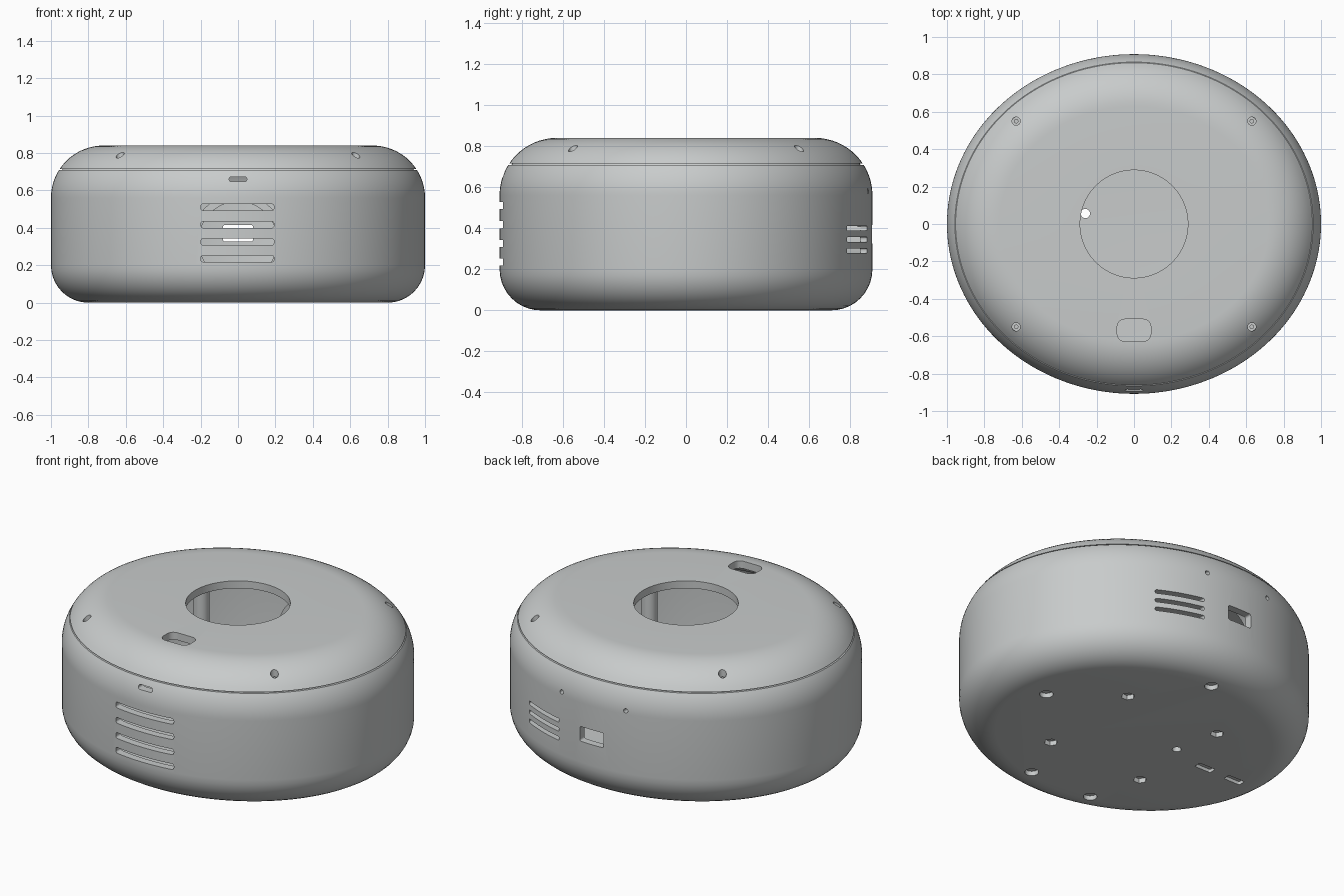
import bpy, bmesh, math
from mathutils import Matrix, Vector

if "Cube" in bpy.data.objects:
    bpy.data.objects.remove(bpy.data.objects["Cube"])

RX, RY, H = 1.0, 0.908, 0.84      # plan half-axes and height
R_TOP, R_BOT, WALL = 0.28, 0.20, 0.045
SEAM, SEG = 0.712, 160

mat = bpy.data.materials.new("grey_plastic")
mat.diffuse_color = (0.58, 0.60, 0.60, 1)
mat.use_nodes = True
mat.node_tree.nodes["Principled BSDF"].inputs["Base Color"].default_value = mat.diffuse_color


def finish(bm, name):
    bmesh.ops.recalc_face_normals(bm, faces=bm.faces)
    me = bpy.data.meshes.new(name)
    bm.to_mesh(me)
    bm.free()
    ob = bpy.data.objects.new(name, me)
    bpy.context.collection.objects.link(ob)
    me.materials.append(mat)
    return ob


def loft(name, rings, closed):
    """Skin elliptical rings (rx, ry, z); either a closed tube or capped ends."""
    bm = bmesh.new()
    loops = []
    for rx, ry, z in rings:
        loops.append([bm.verts.new((rx * math.cos(a), ry * math.sin(a), z))
                      for a in (2 * math.pi * i / SEG for i in range(SEG))])
    pairs = list(zip(loops, loops[1:]))
    if closed:
        pairs.append((loops[-1], loops[0]))
    for p, q in pairs:
        for i in range(SEG):
            j = (i + 1) % SEG
            bm.faces.new((p[i], p[j], q[j], q[i]))
    if not closed:
        bm.faces.new(loops[0])
        bm.faces.new(loops[-1])
    return finish(bm, name)


def ring(d, z):
    return (RX - d, RY - d, z)


def top_inset(z, off=0.0):
    """Inset of the rounded shoulder at height z, for a skin offset inward."""
    r = R_TOP - off
    t = max(0.0, z - (H - R_TOP))
    return off + r - math.sqrt(max(0.0, r * r - t * t))


def shoulder(z0, z1, off, n=10):
    """Rings up the rounded shoulder, evenly spaced by angle."""
    r, c = R_TOP - off, H - R_TOP
    a0, a1 = (math.asin(min(1, (z - c) / r)) for z in (z0, z1))
    return [ring(off + r - r * math.cos(a), c + r * math.sin(a))
            for a in (a0 + (a1 - a0) * i / n for i in range(n + 1))]


def bottom_curve(off, n=10):
    """Rings of the lower rounding, from the floor to the wall."""
    r = R_BOT - off
    return [ring(R_BOT - r * math.sin(a), R_BOT - r * math.cos(a))
            for a in (math.pi / 2 * i / n for i in range(n + 1))]


# ---- cutter shapes -------------------------------------------------------
def prism(bm, pts, axis, lo, hi):
    """Extrude a 2D outline along z or y; points are (x, y) or (x, z)."""
    def put(p, t):
        return bm.verts.new((p[0], p[1], t) if axis == 'z' else (p[0], t, p[1]))
    a = [put(p, lo) for p in pts]
    b = [put(p, hi) for p in pts]
    fs = [bm.faces.new(a), bm.faces.new(b[::-1])]
    n = len(pts)
    for i in range(n):
        j = (i + 1) % n
        fs.append(bm.faces.new((a[j], a[i], b[i], b[j])))
    bmesh.ops.recalc_face_normals(bm, faces=fs)


def round_rect(cx, cy, w, h, r, n=5):
    pts = []
    for k, (sx, sy) in enumerate(((1, 1), (-1, 1), (-1, -1), (1, -1))):
        for i in range(n + 1):
            a = math.pi / 2 * (k + i / n)
            pts.append((cx + sx * (w / 2 - r) + r * math.cos(a),
                        cy + sy * (h / 2 - r) + r * math.sin(a)))
    return pts


def circle(cx, cy, r, n=24):
    return [(cx + r * math.cos(2 * math.pi * i / n),
             cy + r * math.sin(2 * math.pi * i / n)) for i in range(n)]


def cut(ob, bm):
    cutter = finish(bm, "cutter")
    cutter.hide_render = True
    m = ob.modifiers.new("cut", 'BOOLEAN')
    m.operation, m.solver, m.object = 'DIFFERENCE', 'EXACT', cutter
    bpy.context.view_layer.objects.active = ob
    bpy.ops.object.modifier_apply(modifier=m.name)
    bpy.data.objects.remove(cutter)


def smooth(ob):
    bpy.ops.object.select_all(action='DESELECT')
    ob.select_set(True)
    bpy.context.view_layer.objects.active = ob
    bpy.ops.object.shade_smooth_by_angle(angle=math.radians(30))


# ---- body: hollow cup ----------------------------------------------------
body = loft("body_shell",
            bottom_curve(0) + shoulder(H - R_TOP, SEAM - 0.004, 0)
            + shoulder(H - R_TOP, SEAM - 0.004, WALL)[::-1]
            + bottom_curve(WALL)[::-1], closed=False)
bm = bmesh.new()
for z in (0.51, 0.417, 0.325, 0.235):                      # front grille
    prism(bm, round_rect(-0.003, z, 0.39, 0.035, 0.012), 'y', -1.1, -0.7)
prism(bm, round_rect(0, 0.66, 0.095, 0.026, 0.012), 'y', -1.1, -0.7)
for z in (0.40, 0.345, 0.29):                              # rear vents
    prism(bm, round_rect(0.37, z, 0.27, 0.023, 0.008), 'y', 0.6, 1.1)
prism(bm, round_rect(0, 0.371, 0.16, 0.09, 0.012), 'y', 0.6, 1.1)
for x in (-0.215, 0.215):                                  # rear pin holes
    prism(bm, circle(x, 0.58, 0.013, 16), 'y', 0.6, 1.1)
prism(bm, circle(-0.26, 0.056, 0.025), 'z', -0.1, 0.1)     # cable hole
for x, y in ((0.04, 0.71), (0.68, 0.06), (0.19, -0.65), (-0.23, -0.65)):
    prism(bm, circle(x, y, 0.038), 'z', -0.1, 0.028)       # screw recesses
for x in (-0.32, 0.32):
    for y in (-0.33, 0.33):
        prism(bm, circle(x, y, 0.038, 6), 'z', -0.1, 0.028)  # nut pockets
for x in (-0.51, -0.72):
    prism(bm, round_rect(x, 0, 0.11, 0.045, 0.006), 'z', -0.1, 0.02)
cut(body, bm)
smooth(body)

# ---- lid: shoulder ring with a round opening -----------------------------
HOLE = 0.288
inner_top = H - WALL
lid = loft("lid",
           shoulder(SEAM + 0.002, H, 0) + [(HOLE, HOLE, H), (HOLE, HOLE, inner_top)]
           + shoulder(SEAM + 0.002, inner_top, WALL)[::-1], closed=True)
screws = [(sx * 0.63, sy * 0.55) for sx in (-1, 1) for sy in (-1, 1)]
bm = bmesh.new()
prism(bm, round_rect(0, -0.568, 0.18, 0.118, 0.04), 'z', 0.7, 0.95)
for x, y in screws:
    prism(bm, circle(x, y, 0.022), 'z', 0.6, 0.95)
cut(lid, bm)
smooth(lid)

# ---- inner lip closing the seam ------------------------------------------
d0, d1 = top_inset(SEAM - 0.03) + 0.012, top_inset(SEAM + 0.03) + 0.012
lip = loft("seam_lip", [ring(d0, SEAM - 0.03), ring(d1, SEAM + 0.03),
                        ring(d1 + 0.05, SEAM + 0.03), ring(d0 + 0.05, SEAM - 0.03)], True)
smooth(lip)

# ---- screw posts inside the case -----------------------------------------
for i, (x, y) in enumerate(screws):
    bm = bmesh.new()
    prism(bm, circle(x, y, 0.045), 'z', 0.10, 0.735)
    prism(bm, circle(x, y, 0.012, 16), 'z', 0.735, 0.765)
    smooth(finish(bm, f"screw_post_{i + 1}"))

# ---- round collar on the inside of the back wall -------------------------
bm = bmesh.new()
n = 48
outline = [circle(0, 0.33, r, n) for r in (0.25, 0.21)]
q = [[bm.verts.new((p[0], y, p[1])) for p in outline[k]]
     for k, y in ((0, 0.74), (0, 0.85), (1, 0.85), (1, 0.74))]
for k in range(4):
    for i in range(n):
        j = (i + 1) % n
        bm.faces.new((q[k][i], q[k][j], q[(k + 1) % 4][j], q[(k + 1) % 4][i]))
smooth(finish(bm, "rear_collar"))
